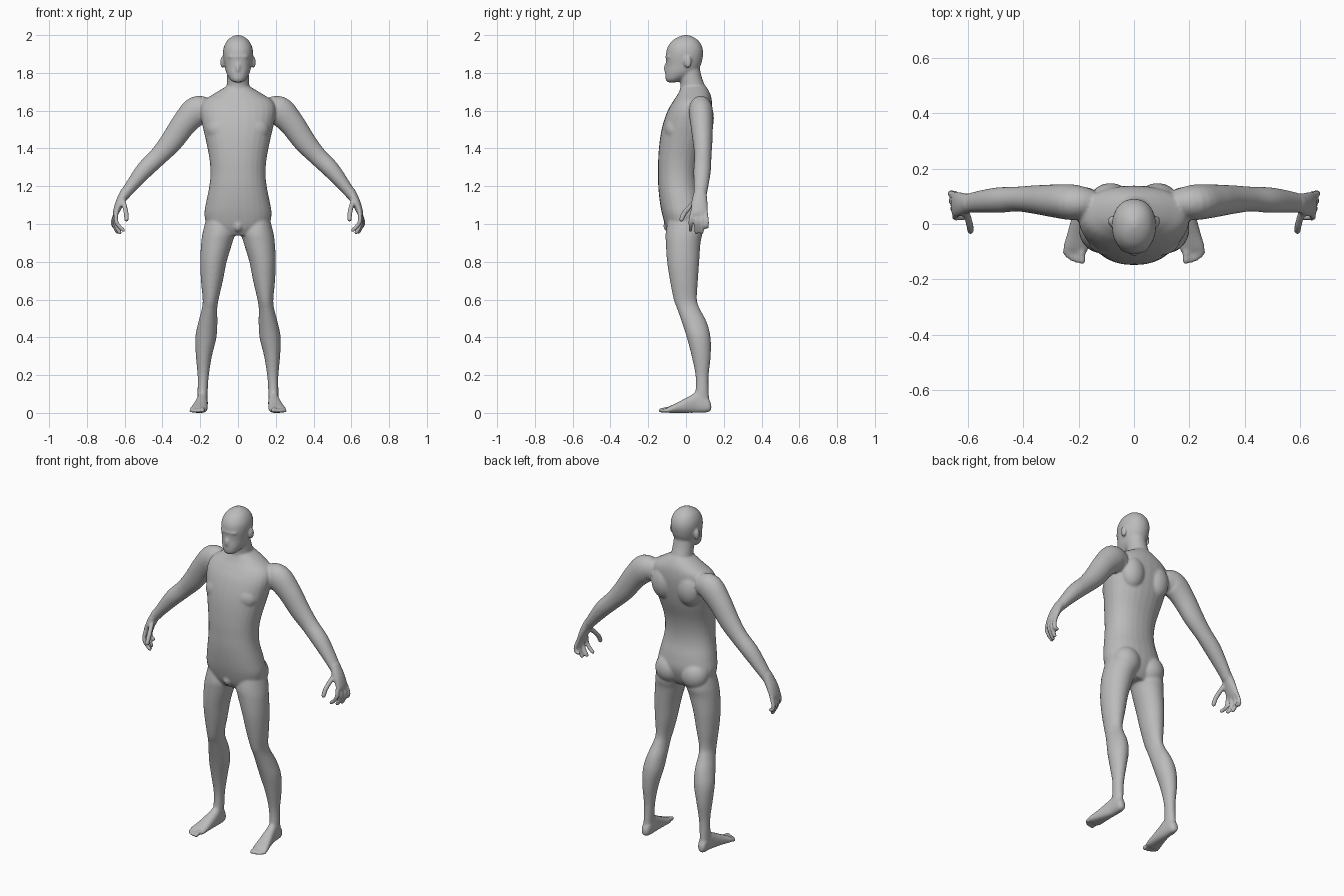
import bpy, bmesh, math
from mathutils import Vector, Matrix

cube = bpy.data.objects.get("Cube")
if cube:
    bpy.data.objects.remove(cube, do_unlink=True)

bm = bmesh.new()
SIDES = 28


def smooth_rows(rows, steps=5):
    """Catmull-Rom resampling of the section list."""
    out = []
    for i in range(len(rows) - 1):
        p0, p1, p2 = rows[max(i - 1, 0)], rows[i], rows[i + 1]
        p3 = rows[min(i + 2, len(rows) - 1)]
        for k in range(steps):
            t = k / steps
            out.append([0.5 * (2 * b + (c - a) * t + (2 * a - 5 * b + 4 * c - d) * t * t
                               + (3 * b - a - 3 * c + d) * t ** 3)
                        for a, b, c, d in zip(p0, p1, p2, p3)])
    return out + [list(rows[-1])]


def skin(rings):
    """Bridge rings of points into a closed solid."""
    loops = [[bm.verts.new(p) for p in ring] for ring in rings]
    for a, b in zip(loops, loops[1:]):
        for i in range(SIDES):
            j = (i + 1) % SIDES
            bm.faces.new((a[i], a[j], b[j], b[i]))
    bm.faces.new(loops[0])
    bm.faces.new(loops[-1])


def unit_ring(power=2.0):
    for i in range(SIDES):
        a = 2 * math.pi * i / SIDES
        c, s = math.cos(a), math.sin(a)
        yield (math.copysign(abs(c) ** (2 / power), c),
               math.copysign(abs(s) ** (2 / power), s))


def loft(rows, axis="z", side=1, power=2.0):
    """Sections (position, x min, x max, other min, other max)."""
    rings = []
    for t, x0, x1, b0, b1 in smooth_rows(rows):
        ring = []
        for c, s in unit_ring(power):
            x = side * ((x0 + x1) / 2 + c * (x1 - x0) / 2)
            b = (b0 + b1) / 2 + s * (b1 - b0) / 2
            ring.append((x, b, t) if axis == "z" else (x, t, b))
        rings.append(ring)
    skin(rings)


def tube(rows, side=1):
    """Sections (x, y, z, thickness radius, width radius) along a path."""
    rows = smooth_rows(rows)
    pts = [Vector(r[:3]) for r in rows]
    rings = []
    for i, r in enumerate(rows):
        tangent = (pts[min(i + 1, len(pts) - 1)] - pts[max(i - 1, 0)]).normalized()
        u = tangent.cross(Vector((0, 1, 0))).normalized()
        v = tangent.cross(u)
        ring = [pts[i] + u * c * r[3] + v * s * r[4] for c, s in unit_ring()]
        rings.append([(side * p.x, p.y, p.z) for p in ring])
    skin(rings)


def blob(center, size, side=1):
    place = Matrix.Translation((side * center[0], center[1], center[2]))
    bmesh.ops.create_uvsphere(bm, u_segments=24, v_segments=16, radius=1,
                              matrix=place @ Matrix.Diagonal((*size, 1)))


def digit(path, r, side):
    """Finger or toe: round-ended tube with one knuckle."""
    rows = [(*p, r, r) for p in path]
    tube(rows, side)
    blob(path[-1], (r, r, r), side)


# Torso and neck
torso = [(.94, .12, -.08, .05), (.98, .16, -.105, .075), (1.05, .178, -.126, .095),
         (1.12, .168, -.139, .088), (1.2, .152, -.147, .07), (1.27, .146, -.148, .067),
         (1.35, .152, -.147, .08), (1.45, .172, -.138, .112), (1.53, .19, -.122, .13),
         (1.6, .2, -.097, .138), (1.65, .185, -.068, .137), (1.685, .135, -.045, .13),
         (1.715, .085, -.03, .115), (1.735, .05, -.02, .1)]
loft([(z, -w, w, f, b) for z, w, f, b in torso], power=2.2)
neck = [(1.62, .075, -.07, .12), (1.67, .068, -.045, .12), (1.72, .061, -.03, .105),
        (1.78, .058, -.035, .083), (1.84, .055, -.04, .07)]
loft([(z, -w, w, f, b) for z, w, f, b in neck])

# Head, nose ridge and brow
head = [(1.75, .022, -.098, -.05), (1.765, .042, -.108, -.015), (1.8, .062, -.11, .05),
        (1.84, .071, -.106, .078), (1.89, .079, -.106, .09), (1.93, .077, -.1, .088),
        (1.965, .062, -.078, .071), (1.987, .039, -.047, .044), (2.0, .012, -.014, .014)]
loft([(z, -w, w, f, b) for z, w, f, b in head], power=2.15)
blob((0, -.1, 1.825), (.014, .018, .03))
blob((0, -.085, 1.885), (.055, .024, .014))
blob((0, -.09, .99), (.026, .03, .034))

leg = [(1.04, .04, .165, -.09, .075), (.96, .016, .186, -.107, .088),
       (.9, .03, .195, -.107, .077), (.8, .06, .2, -.1, .07), (.7, .08, .196, -.085, .063),
       (.6, .103, .187, -.065, .058), (.55, .11, .192, -.047, .074),
       (.48, .109, .21, -.022, .11), (.4, .114, .226, .004, .13), (.3, .138, .223, .03, .131),
       (.2, .154, .214, .05, .12), (.12, .16, .214, .05, .12), (.04, .163, .214, .03, .125)]
foot = [(.134, .178, .203, .015, .045), (.115, .163, .213, .003, .08),
        (.06, .16, .217, 0, .108), (.02, .16, .226, 0, .09), (-.04, .161, .243, 0, .058),
        (-.085, .163, .256, 0, .036), (-.105, .172, .25, .004, .024)]
arm = [(.15, .075, 1.6, .06, .05), (.215, .078, 1.6, .078, .064), (.282, .083, 1.535, .068, .06),
       (.352, .088, 1.437, .06, .052), (.42, .09, 1.36, .05, .045), (.493, .086, 1.288, .046, .046),
       (.563, .08, 1.203, .034, .039), (.603, .075, 1.15, .027, .033)]
hand = [(.592, .076, 1.175, .027, .033), (.622, .072, 1.12, .024, .042),
        (.643, .07, 1.07, .018, .046), (.651, .07, 1.045, .012, .04)]
# Finger: y at the root, y at the tip, sideways curl, tip height
fingers = [(.036, .024, -.034, .968), (.06, .055, -.016, .955),
           (.083, .084, -.004, .957), (.104, .11, .002, .985)]
toes = [(.187, -.133, .013), (.208, -.132, .01), (.225, -.125, .01),
        (.239, -.115, .0095), (.25, -.102, .009)]

for side in (1, -1):
    # Legs, buttocks and feet
    loft(leg, side=side)
    blob((.085, .035, 1.02), (.082, .073, .085), side)
    loft(foot, "y", side, power=2.4)
    for x, y, r in toes:
        root = .21 + (x - .21) * .85
        digit([(root, -.07, .02), ((root + x) / 2, -.1, r + .006), (x, y, r)], r, side)
    # Arms, hands, fingers and thumbs
    tube(arm, side)
    tube(hand, side)
    for y0, y1, curl, tip in fingers:
        digit([(.642, y0, 1.07), (.66 + curl * .4, y1, 1.02),
               (.658 + curl * .8, y1, .99), (.642 + curl, y1, tip)], .0115, side)
    digit([(.61, .055, 1.13), (.598, .015, 1.085), (.592, -.01, 1.055),
           (.59, -.024, 1.025)], .0135, side)
    # Shoulder blades, chest and ears
    blob((.085, .085, 1.56), (.075, .063, .1), side)
    blob((.085, -.06, 1.5), (.08, .055, .07), side)
    blob((.082, .01, 1.857), (.012, .02, .032), side)

bmesh.ops.recalc_face_normals(bm, faces=bm.faces)
mesh = bpy.data.meshes.new("body")
bm.to_mesh(mesh)
bm.free()
body = bpy.data.objects.new("body", mesh)
bpy.context.collection.objects.link(body)

# Fuse the parts into one soft skin
fuse = body.modifiers.new("fuse", "REMESH")
fuse.mode = "VOXEL"
fuse.voxel_size = .006
fuse.use_smooth_shade = True
soften = body.modifiers.new("soften", "SMOOTH")
soften.factor = .5
soften.iterations = 9

grey = bpy.data.materials.new("plain grey")
grey.use_nodes = True
colour = (.5, .5, .5, 1)
grey.diffuse_color = colour
grey.node_tree.nodes["Principled BSDF"].inputs["Base Color"].default_value = colour
mesh.materials.append(grey)
for poly in mesh.polygons:
    poly.use_smooth = True
